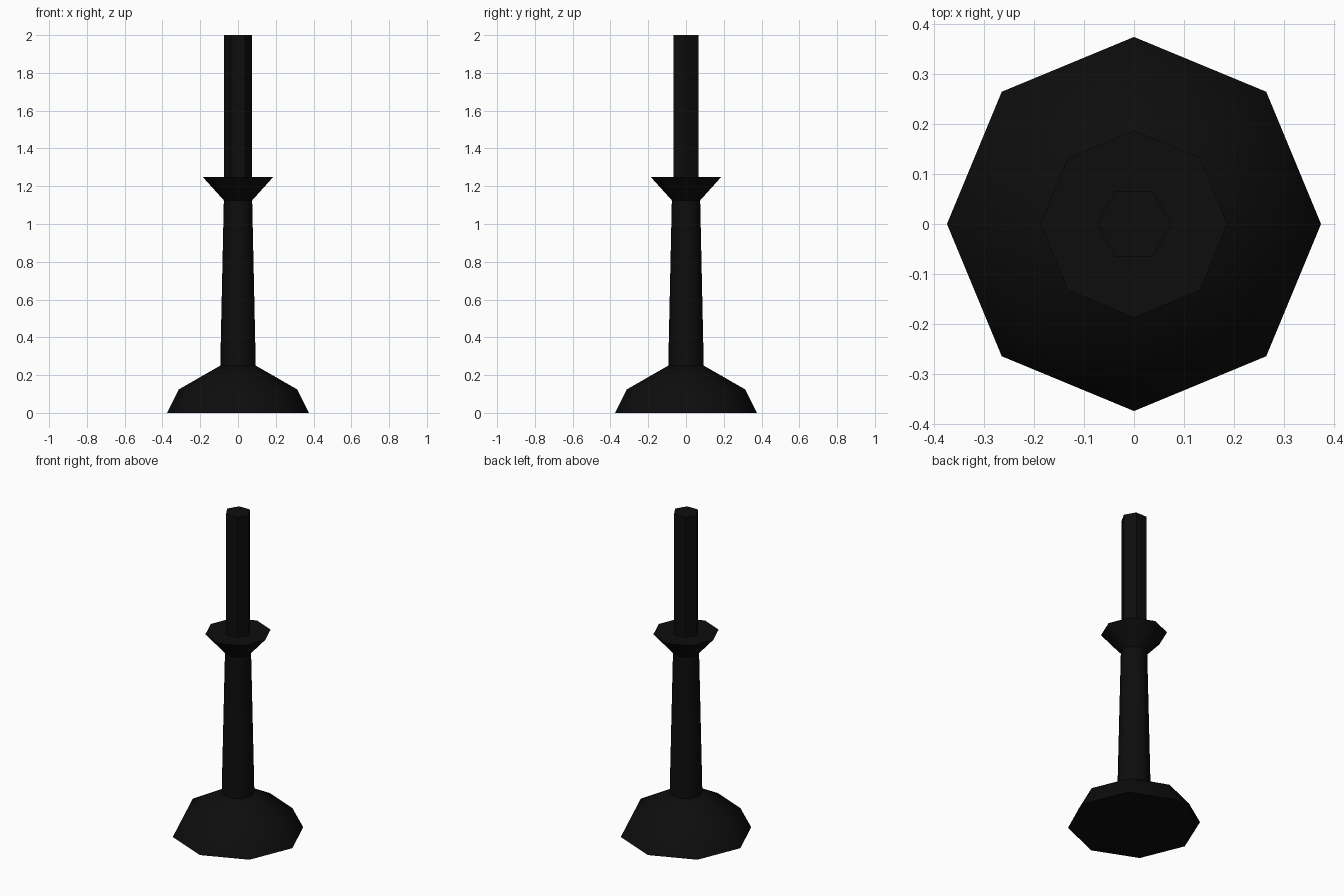
import bpy, bmesh, math

if "Cube" in bpy.data.objects:
    bpy.data.objects.remove(bpy.data.objects["Cube"])

black = bpy.data.materials.new("black")
black.diffuse_color = (0.004, 0.004, 0.004, 1)
black.use_nodes = True
black.node_tree.nodes["Principled BSDF"].inputs["Base Color"].default_value = black.diffuse_color


def turned(name, profile, sides, smooth_angle=None):
    """Capped solid from a (radius, height) profile, first corner on +x."""
    bm = bmesh.new()
    rings = []
    for r, z in profile:
        rings.append([bm.verts.new((r * math.cos(2 * math.pi * i / sides),
                                    r * math.sin(2 * math.pi * i / sides), z))
                      for i in range(sides)])
    for low, high in zip(rings, rings[1:]):
        for i in range(sides):
            j = (i + 1) % sides
            bm.faces.new((low[i], low[j], high[j], high[i]))
    bm.faces.new(rings[0][::-1])
    bm.faces.new(rings[-1])
    mesh = bpy.data.meshes.new(name)
    bm.to_mesh(mesh)
    bm.free()
    mesh.materials.append(black)
    obj = bpy.data.objects.new(name, mesh)
    bpy.context.collection.objects.link(obj)
    if smooth_angle:
        bpy.ops.object.select_all(action='DESELECT')
        obj.select_set(True)
        bpy.context.view_layer.objects.active = obj
        bpy.ops.object.shade_smooth_by_angle(angle=math.radians(smooth_angle))
    return obj


# Octagonal holder: flared foot, tapering stem, drip cup
turned("foot", [(0.375, 0), (0.3125, 0.125), (0.094, 0.25)], 8, 50)
turned("stem", [(0.094, 0.25), (0.075, 1.125)], 8, 50)
turned("drip_cup", [(0.075, 1.125), (0.1875, 1.25)], 8, 50)

# Six-sided candle
turned("candle", [(0.075, 1.25), (0.075, 2.0)], 6)
